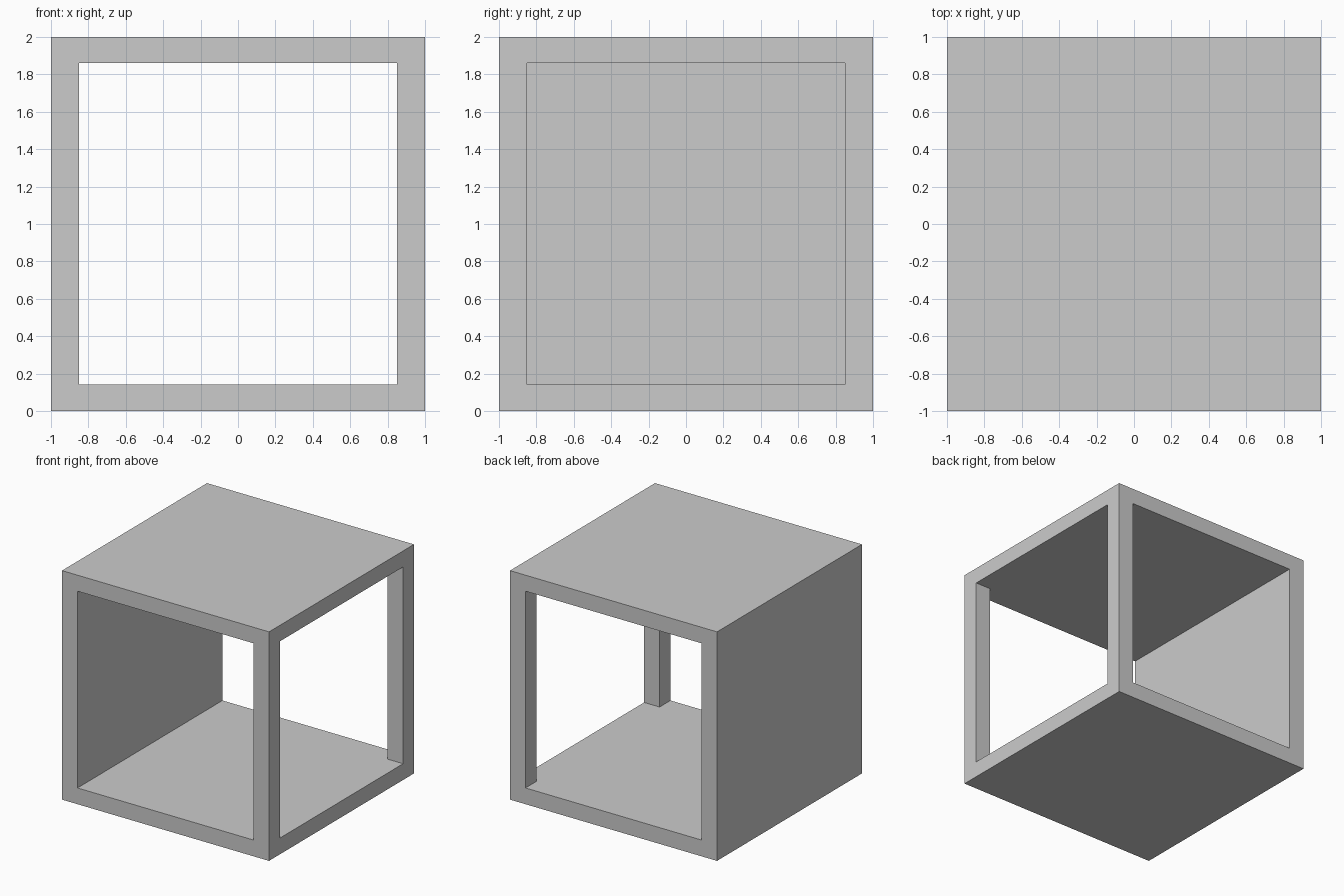
import bpy, bmesh

if "Cube" in bpy.data.objects:
    bpy.data.objects.remove(bpy.data.objects["Cube"])

# Opening measurements
A, B, OUT = 0.85, 1.86, 1.1
FLOOR = 0.142


def prism(name, outline, z0, z1):
    """Extrude a plan outline upward into a closed solid."""
    bm = bmesh.new()
    face = bm.faces.new([bm.verts.new((x, y, z0)) for x, y in outline])
    ext = bmesh.ops.extrude_face_region(bm, geom=[face])
    verts = [v for v in ext["geom"] if isinstance(v, bmesh.types.BMVert)]
    bmesh.ops.translate(bm, verts=verts, vec=(0, 0, z1 - z0))
    bmesh.ops.recalc_face_normals(bm, faces=bm.faces)
    mesh = bpy.data.meshes.new(name)
    bm.to_mesh(mesh)
    bm.free()
    obj = bpy.data.objects.new(name, mesh)
    bpy.context.collection.objects.link(obj)
    return obj


# Solid block: floor, roof, left wall and corner posts
frame = prism("open_box_frame", [(-1, -1), (1, -1), (1, 1), (-1, 1)], 0, 2)

# Interior plan: breaks out through front, back and right, leaving two posts
void = prism("interior_cutter", [(-A, -OUT), (A, -OUT), (A, -A), (OUT, -A),
                                 (OUT, A), (A, A), (A, OUT), (-A, OUT)], FLOOR, B)

# Cut the interior, then drop the cutter
mod = frame.modifiers.new("hollow", 'BOOLEAN')
mod.operation = 'DIFFERENCE'
mod.solver = 'EXACT'
mod.object = void
bpy.context.view_layer.objects.active = frame
frame.select_set(True)
bpy.ops.object.modifier_apply(modifier=mod.name)
bpy.data.objects.remove(void)
